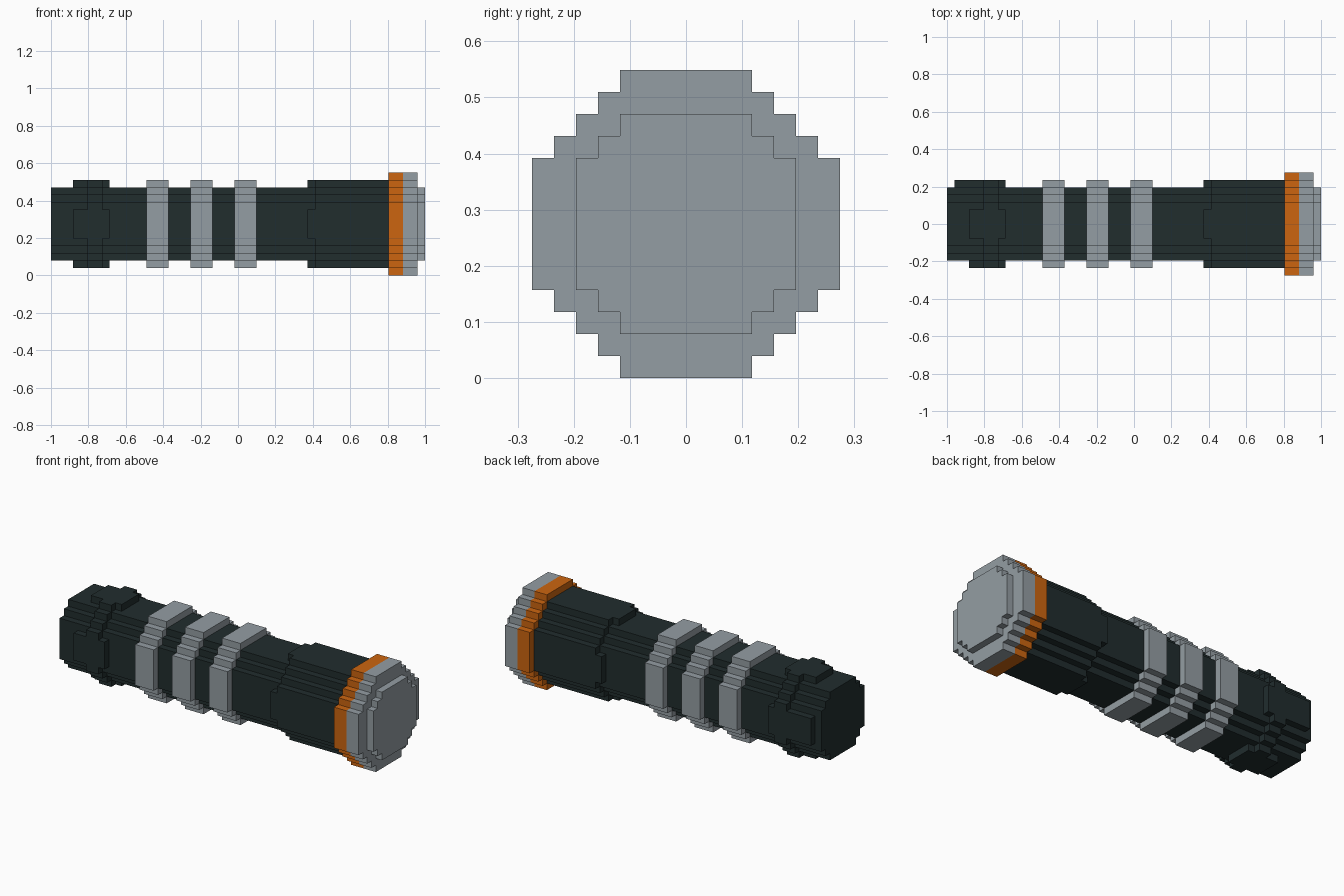
import bpy, bmesh
from math import pi
from mathutils import Matrix, Vector

cube = bpy.data.objects.get("Cube")
if cube:
    bpy.data.objects.remove(cube, do_unlink=True)

U = 2 / 51                      # one block
LENGTH, AXIS = 51, 7            # total length and axis height, in blocks


def material(name, colour):
    m = bpy.data.materials.new(name)
    m.use_nodes = True
    m.diffuse_color = (*colour, 1)
    m.node_tree.nodes["Principled BSDF"].inputs["Base Color"].default_value = (*colour, 1)
    return m


DARK = material("dark casing", (0.015, 0.026, 0.027))
GREY = material("light grey metal", (0.296, 0.337, 0.366))
ORANGE = material("orange band", (0.604, 0.130, 0.005))


def stepped_outline(r):
    """Blocky circle: flat sides six blocks wide, joined by one-block stairs."""
    quarter = [(r, 3)]
    for i in range(r - 3):
        quarter += [(r - 1 - i, 3 + i), (r - 1 - i, 4 + i)]
    points = []
    for turn in range(4):
        spin = Matrix.Rotation(turn * pi / 2, 2)
        points += [spin @ Vector(p) for p in quarter]
    return points


def prism(name, outline, x0, x1, mat):
    """Extrude a cross-section along x between two block positions."""
    bm = bmesh.new()
    ring = [bm.verts.new(((x0 - LENGTH / 2) * U, p[0] * U, (p[1] + AXIS) * U))
            for p in outline]
    face = bm.faces.new(ring)
    extruded = bmesh.ops.extrude_face_region(bm, geom=[face])
    moved = [v for v in extruded["geom"] if isinstance(v, bmesh.types.BMVert)]
    bmesh.ops.translate(bm, verts=moved, vec=((x1 - x0) * U, 0, 0))
    bmesh.ops.remove_doubles(bm, verts=bm.verts, dist=1e-5)
    bmesh.ops.recalc_face_normals(bm, faces=bm.faces)
    mesh = bpy.data.meshes.new(name)
    bm.to_mesh(mesh)
    bm.free()
    mesh.materials.append(mat)
    obj = bpy.data.objects.new(name, mesh)
    bpy.context.collection.objects.link(obj)
    return obj


def pad(name, side, x0, x1):
    """One-block-thick raised pad on one of the four flat sides."""
    spin = Matrix.Rotation(side * pi / 2, 2)
    corners = [(5, -2), (6, -2), (6, 2), (5, 2)]
    prism(name, [spin @ Vector(c) for c in corners], x0, x1, DARK)


# Long handle and the wider casing behind the head
prism("handle", stepped_outline(5), 0, 45, DARK)
prism("head_casing", stepped_outline(6), 36, 46, DARK)

# Tail collar
prism("tail_collar", stepped_outline(6), 5, 7, DARK)

# Pads on all four sides; the back one reaches further along the tail
for side, label in enumerate(("back", "top", "front", "bottom")):
    pad("tail_pad_" + label, side, 1 if label == "back" else 3, 5)
    pad("collar_pad_" + label, side, 7, 8)
    pad("head_pad_" + label, side, 35, 36)

# Grip rings
for n, start in enumerate((13, 19, 25)):
    prism("grip_ring_%d" % (n + 1), stepped_outline(6), start, start + 3, GREY)

# Head: orange band, metal bezel and lens
prism("head_band", stepped_outline(7), 46, 48, ORANGE)
prism("bezel", stepped_outline(7), 48, 50, GREY)
prism("lens", stepped_outline(5), 50, 51, GREY)
